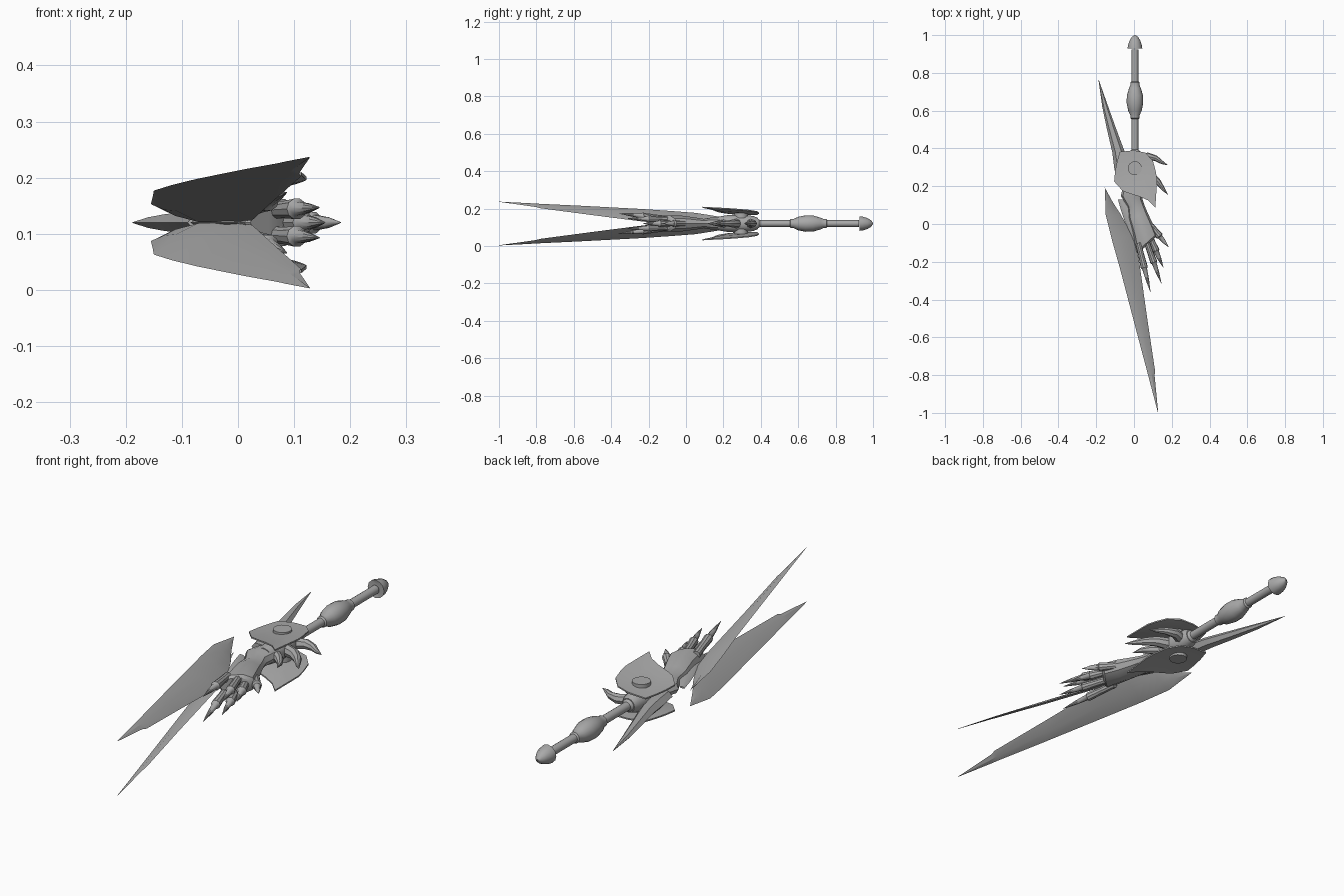
import bpy, bmesh, math
from mathutils import Vector

if "Cube" in bpy.data.objects:
    bpy.data.objects.remove(bpy.data.objects["Cube"])

ZC = 0.12  # height of the symmetry plane
steel = bpy.data.materials.new("steel_grey")
steel.diffuse_color = (0.4, 0.4, 0.4, 1)
steel.use_nodes = True
steel.node_tree.nodes["Principled BSDF"].inputs["Base Color"].default_value = steel.diffuse_color


def finish(name, bm, angle=35):
    bmesh.ops.remove_doubles(bm, verts=bm.verts, dist=0.0003)
    bmesh.ops.recalc_face_normals(bm, faces=bm.faces)
    me = bpy.data.meshes.new(name)
    bm.to_mesh(me)
    bm.free()
    me.materials.append(steel)
    ob = bpy.data.objects.new(name, me)
    bpy.context.collection.objects.link(ob)
    bpy.ops.object.select_all(action='DESELECT')
    ob.select_set(True)
    bpy.context.view_layer.objects.active = ob
    bpy.ops.object.shade_smooth_by_angle(angle=math.radians(angle))
    return ob


def loft(name, stations, sides, side=1, angle=35):
    """Skin rings given as (edge a, edge b, half thickness); z is relative to ZC."""
    bm = bmesh.new()
    rings = []
    for a, b, h in stations:
        a, b = Vector(a), Vector(b)
        mid, half = (a + b) / 2, (b - a) / 2
        ring = []
        for i in range(sides):
            t = 2 * math.pi * i / sides
            p = mid + half * math.cos(t) + Vector((0, 0, h * math.sin(t)))
            ring.append(bm.verts.new((p.x, p.y, ZC + side * p.z)))
        rings.append(ring)
    for r, s in zip(rings, rings[1:]):
        for i in range(sides):
            j = (i + 1) % sides
            bm.faces.new((r[i], r[j], s[j], s[i]))
    bm.faces.new(rings[0])
    bm.faces.new(rings[-1])
    return finish(name, bm, angle)


def tube(name, path, sides=10, side=1):
    """Round tube along path points (x, y, z, radius)."""
    pts = [Vector(p[:3]) for p in path]
    st = []
    for i, p in enumerate(pts):
        d = pts[min(i + 1, len(pts) - 1)] - pts[max(i - 1, 0)]
        n = Vector((-d.y, d.x, 0)).normalized() * path[i][3]
        st.append((p - n, p + n, path[i][3]))
    return loft(name, st, sides, side)


# Handle, grip bulge and pommel, turned along y
profile = [(.33, .024), (.385, .026), (.395, .018), (.555, .018), (.56, .024), (.575, .024),
           (.60, .036), (.64, .044), (.68, .043), (.72, .031), (.735, .024), (.75, .024),
           (.755, .018), (.925, .018)]
tube("handle", [(.005, y, 0, r) for y, r in profile], 16)
tube("pommel", [(.005, y, 0, r) for y, r in
     [(.935, .018), (.928, .039), (.945, .037), (.97, .029), (.99, .017), (1.0, .003)]], 12)

# Hub body between the two plates
tube("hub_body", [(.005, y, 0, r) for y, r in
     [(.385, .03), (.36, .04), (.30, .048), (.23, .046), (.17, .036)]], 12)

# Tilted guard plates, slightly dished, with a pin through the middle
rim = [(-.075, .382), (0, .39), (.06, .378), (.10, .335), (.115, .28), (.122, .235), (.118, .165),
       (.113, .088), (.075, .125), (.03, .145), (-.02, .16), (-.06, .175), (-.105, .225),
       (-.10, .28), (-.09, .33)]


def plate_z(x, y):
    return .062 + .11 * x + .06 * (.295 - y)


for s, word in ((1, "upper"), (-1, "lower")):
    bm = bmesh.new()
    layers = []
    n = len(rim)
    for top, dish in ((.003, -.002), (-.003, -.010)):
        outer = [bm.verts.new((x, y, ZC + s * (plate_z(x, y) + top))) for x, y in rim]
        mids = [(.005 + .5 * (x - .005), .28 + .5 * (y - .28)) for x, y in rim]
        inner = [bm.verts.new((x, y, ZC + s * (plate_z(x, y) + dish))) for x, y in mids]
        for i in range(n):
            j = (i + 1) % n
            bm.faces.new((outer[i], outer[j], inner[j], inner[i]))
        bm.faces.new(inner)
        layers.append(outer)
    for i in range(n):
        j = (i + 1) % n
        bm.faces.new((layers[0][i], layers[0][j], layers[1][j], layers[1][i]))
    finish(word + "_guard_plate", bm)

    bm = bmesh.new()
    bmesh.ops.create_cone(bm, cap_ends=True, segments=16, radius1=.037, radius2=.037, depth=.072)
    bmesh.ops.translate(bm, verts=bm.verts, vec=(.005, .295, ZC + s * .036))
    finish(word + "_plate_pin", bm)

    # Long blade, leaning outward from the root: outer edge, inner edge, half thickness
    loft(word + "_blade", [
        ((-.155, .193, .034), (-.153, .19, .032), .001),
        ((-.152, .12, .046), (-.112, .115, .012), .006),
        ((-.150, .05, .057), (-.070, .05, .001), .008),
        ((-.118, -.08, .067), (-.010, -.06, .001), .009),
        ((-.073, -.24, .078), (.025, -.18, .004), .009),
        ((.011, -.56, .095), (.070, -.50, .045), .008),
        ((.072, -.79, .106), (.112, -.78, .082), .005),
        ((.085, -.84, .109), (.109, -.80, .088), .004),
        ((.127, -1.0, .117), (.128, -.999, .116), .001)], 4, s, 20)

    # Paired fingers with cuffs and pointed nails
    for k, (bx, by, bz, tx, ty, tz) in enumerate([
            (.022, -.10, .026, .087, -.36, .054), (.065, -.09, .022, .145, -.315, .027)]):
        a, b = Vector((bx, by, bz)), Vector((tx, ty, tz))
        tube(f"{word}_finger_{k + 1}", [(*a.lerp(b, t), r) for t, r in
             [(0, .016), (.25, .016), (.50, .019), (.53, .013), (.75, .009), (1, .0008)]], 10, s)

# Single fingers in the middle plane
for k, (bx, by, tx, ty) in enumerate([(.08, -.06, .155, -.23), (.09, -.01, .183, -.122)]):
    a, b = Vector((bx, by, 0)), Vector((tx, ty, 0))
    tube(f"middle_finger_{k + 1}", [(*a.lerp(b, t), r) for t, r in
         [(0, .017), (.25, .017), (.48, .020), (.52, .014), (.75, .010), (1, .0008)]])

# Neck and palm
loft("palm", [
    ((-.055, .21, 0), (.05, .20, 0), .034), ((-.07, .15, 0), (.045, .13, 0), .034),
    ((-.035, .09, 0), (.055, .10, 0), .026), ((-.030, .03, 0), (.072, .06, 0), .034),
    ((-.005, -.06, 0), (.10, .00, 0), .044), ((.012, -.15, 0), (.122, -.05, 0), .044),
    ((.022, -.155, 0), (.115, -.07, 0), .034)], 10)

# Thin web joining the palm to the blade roots
loft("blade_root", [
    ((-.085, .13, 0), (-.06, .13, 0), .004), ((-.065, .06, 0), (0, .07, 0), .010),
    ((-.03, -.04, 0), (.02, -.02, 0), .010), ((.0, -.10, 0), (.02, -.10, 0), .004)], 6)

# Swept rear spike
loft("rear_spike", [
    ((-.188, .762, 0), (-.186, .762, 0), .001), ((-.168, .62, 0), (-.136, .62, 0), .011),
    ((-.145, .51, 0), (-.093, .50, 0), .017), ((-.115, .38, 0), (-.052, .39, 0), .022),
    ((-.105, .30, 0), (-.03, .30, 0), .026), ((-.09, .22, 0), (-.02, .22, 0), .022)], 6)

# Curved claws on the side of the hub
claws = [[(.03, .34, .024), (.075, .358, .021), (.115, .348, .015), (.15, .325, .009), (.178, .312, .0008)],
         [(.04, .27, .026), (.09, .255, .022), (.125, .225, .017), (.155, .185, .010), (.18, .155, .0008)],
         [(.03, .21, .022), (.065, .185, .018), (.09, .155, .012), (.105, .115, .0008)]]
for k, c in enumerate(claws):
    tube(f"hub_claw_{k + 1}", [(x, y, 0, r) for x, y, r in c], 8)
